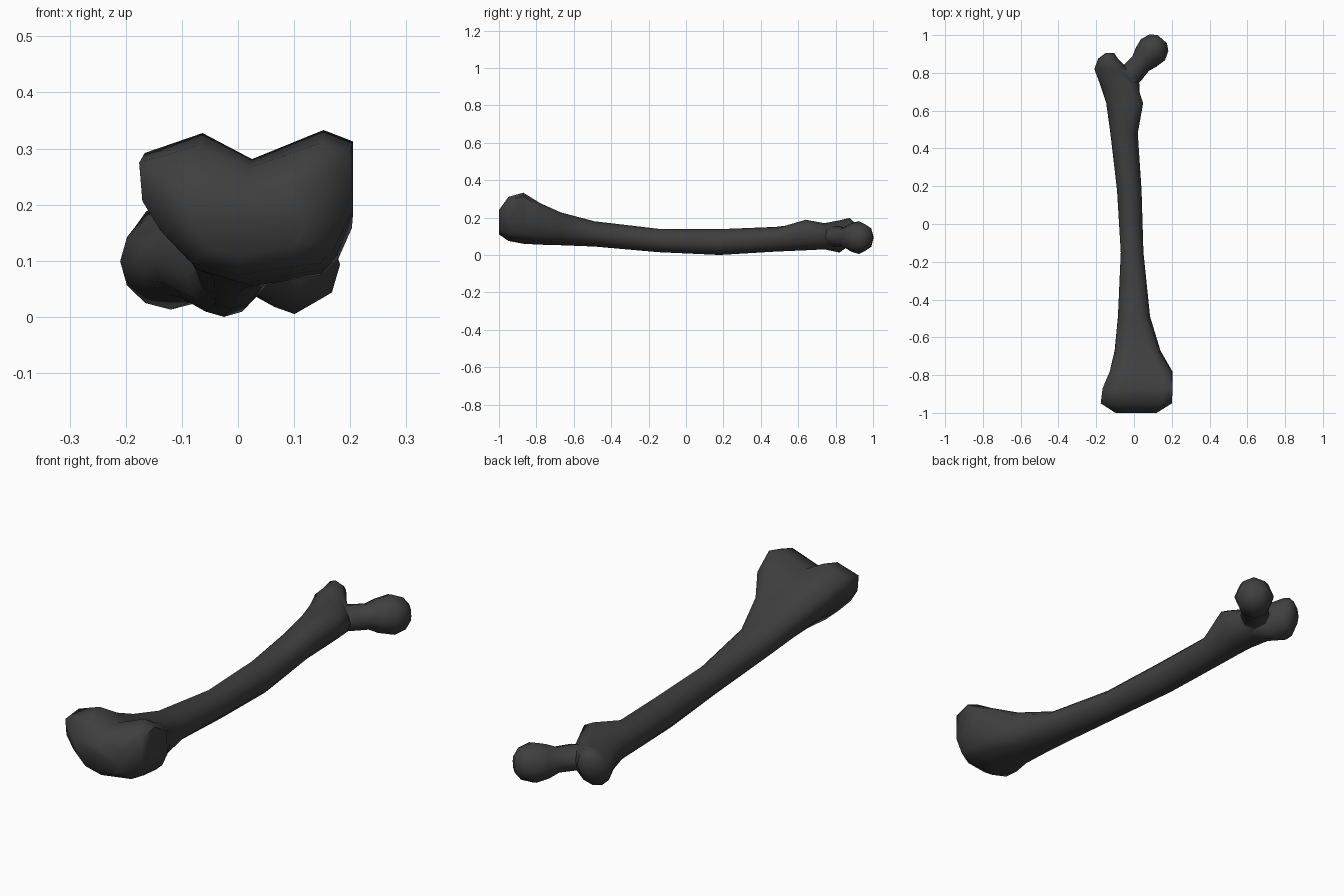
import bpy
import bmesh
import math
from mathutils import Vector

cube = bpy.data.objects.get("Cube")
if cube:
    bpy.data.objects.remove(cube, do_unlink=True)

charcoal = bpy.data.materials.new("charcoal")
charcoal.use_nodes = True
charcoal.diffuse_color = (0.05, 0.05, 0.05, 1)
shader = next(n for n in charcoal.node_tree.nodes if n.type == "BSDF_PRINCIPLED")
shader.inputs["Base Color"].default_value = (0.05, 0.05, 0.05, 1)
shader.inputs["Roughness"].default_value = 0.8


def circle(sides):
    step = 2 * math.pi / sides
    return [Vector((math.cos(i * step), math.sin(i * step))) for i in range(sides)]


def loft(name, rings):
    """Skin a list of closed rings and cap both ends."""
    bm = bmesh.new()
    loops = [[bm.verts.new(p) for p in ring] for ring in rings]
    count = len(loops[0])
    for a, b in zip(loops, loops[1:]):
        for i in range(count):
            j = (i + 1) % count
            bm.faces.new((a[i], a[j], b[j], b[i]))
    bm.faces.new(loops[0])
    bm.faces.new(loops[-1])
    bmesh.ops.recalc_face_normals(bm, faces=bm.faces)
    mesh = bpy.data.meshes.new(name)
    bm.to_mesh(mesh)
    bm.free()
    mesh.materials.append(charcoal)
    obj = bpy.data.objects.new(name, mesh)
    bpy.context.collection.objects.link(obj)
    return obj


# Two-lobed knee section, in the same order as the round shaft section
ROUND = circle(12)
KNEE = [Vector(p) for p in (
    (1, -0.1), (1, 0.85), (0.72, 1), (0.04, 0.62), (-0.43, 0.96), (-0.98, 0.7),
    (-0.95, 0.12), (-0.78, -0.33), (-0.48, -0.82), (-0.05, -1), (0.72, -0.82), (0.85, -0.6))]


def section(y, x0, x1, z0, z1, knee=0.0):
    ring = []
    for r, k in zip(ROUND, KNEE):
        p = r.lerp(k, knee)
        ring.append(Vector(((x0 + x1) / 2 + p.x * (x1 - x0) / 2, y,
                            (z0 + z1) / 2 + p.y * (z1 - z0) / 2)))
    return ring


# Shaft, from the knee end to the outer hip knob
shaft_rings = [section(*s) for s in (
    (-1.0, -0.1, 0.12, 0.11, 0.24, 1),
    (-0.95, -0.18, 0.2, 0.075, 0.31, 1),
    (-0.87, -0.17, 0.205, 0.06, 0.333, 1),
    (-0.78, -0.135, 0.203, 0.055, 0.28, 0.8),
    (-0.67, -0.105, 0.14, 0.052, 0.235, 0.4),
    (-0.49, -0.085, 0.085, 0.045, 0.18),
    (-0.15, -0.07, 0.05, 0.015, 0.14),
    (0.18, -0.09, 0.04, 0.0, 0.138),
    (0.48, -0.125, 0.02, 0.018, 0.15),
    (0.64, -0.147, 0.03, 0.025, 0.17),
    (0.74, -0.18, 0.03, 0.03, 0.17),
    (0.82, -0.21, -0.03, 0.013, 0.185),
    (0.875, -0.19, -0.085, 0.05, 0.198),
    (0.905, -0.15, -0.105, 0.1, 0.17))]
# Small inner knob raised on the shaft below the neck
small_knob = shaft_rings[9]
small_knob[1] += Vector((0.03, 0, 0.03))
small_knob[2] += Vector((0.015, 0, 0.028))
bone = loft("thigh_bone", shaft_rings)

# Neck and ball, swept along a level diagonal
axis = Vector((0.66, 0.75, 0)).normalized()
side = Vector((axis.y, -axis.x, 0))
ball_centre = Vector((0.094, 0.916, 0.093))
neck_rings = []
for along, wide, tall, lift in (
        (-0.24, 0.05, 0.045, 0.005), (-0.16, 0.062, 0.055, 0.005),
        (-0.09, 0.058, 0.055, 0.002), (-0.045, 0.074, 0.075, 0),
        (0.01, 0.085, 0.088, 0), (0.058, 0.066, 0.07, 0), (0.084, 0.033, 0.036, 0)):
    centre = ball_centre + axis * along + Vector((0, 0, lift))
    neck_rings.append([centre + side * p.x * wide + Vector((0, 0, p.y * tall))
                       for p in circle(8)])
neck = loft("neck_and_ball", neck_rings)

# Fuse the neck into the shaft and smooth the surface
union = bone.modifiers.new("fuse_neck", "BOOLEAN")
union.operation = "UNION"
union.solver = "EXACT"
union.object = neck
bpy.ops.object.select_all(action="DESELECT")
bone.select_set(True)
bpy.context.view_layer.objects.active = bone
bpy.ops.object.modifier_apply(modifier=union.name)
bpy.data.objects.remove(neck, do_unlink=True)
bpy.ops.object.shade_smooth_by_angle(angle=math.radians(65))
